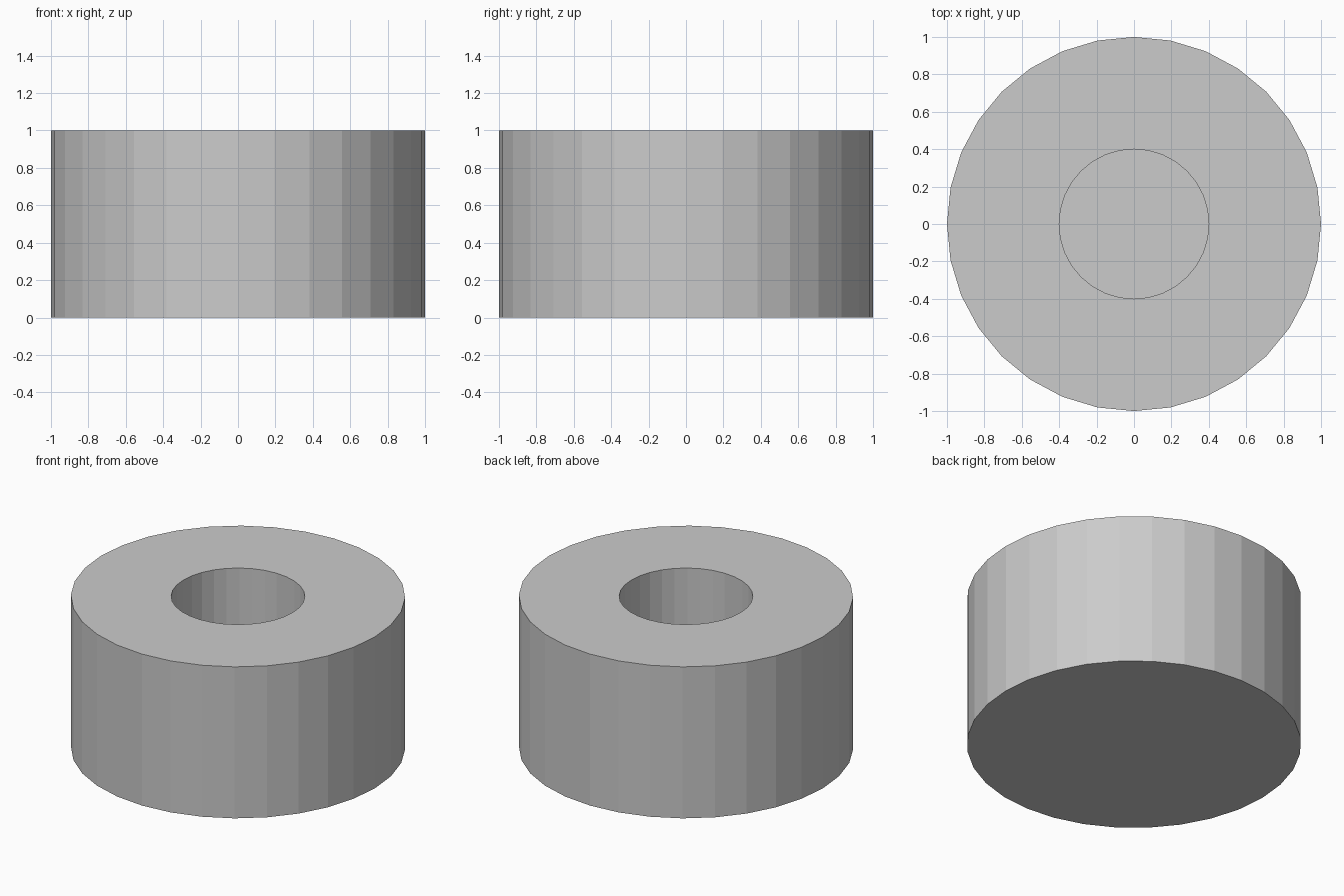
import bpy, bmesh

if "Cube" in bpy.data.objects:
    bpy.data.objects.remove(bpy.data.objects["Cube"])

SIDES = 32
RADIUS, HEIGHT = 1.0, 1.0
HOLE_RADIUS, HOLE_DEPTH = 0.4, 0.7

bm = bmesh.new()


def ring(radius, z):
    return bmesh.ops.create_circle(bm, segments=SIDES, radius=radius)["verts"], z


# Rings from the base edge, up the outside, over the rim and down the hole
rings = []
for r, z in [(RADIUS, 0), (RADIUS, HEIGHT), (HOLE_RADIUS, HEIGHT),
             (HOLE_RADIUS, HEIGHT - HOLE_DEPTH)]:
    verts, z = ring(r, z)
    for v in verts:
        v.co.z = z
    rings.append(verts)

# Outer wall, flat rim and hole wall
for a, b in zip(rings, rings[1:]):
    for i in range(SIDES):
        j = (i + 1) % SIDES
        bm.faces.new((a[i], a[j], b[j], b[i]))

# Underside and hole floor
bm.faces.new(rings[0])
bm.faces.new(rings[-1])
bmesh.ops.recalc_face_normals(bm, faces=bm.faces)

mesh = bpy.data.meshes.new("round_block_with_hole")
bm.to_mesh(mesh)
bm.free()
block = bpy.data.objects.new("round_block_with_hole", mesh)
bpy.context.collection.objects.link(block)
